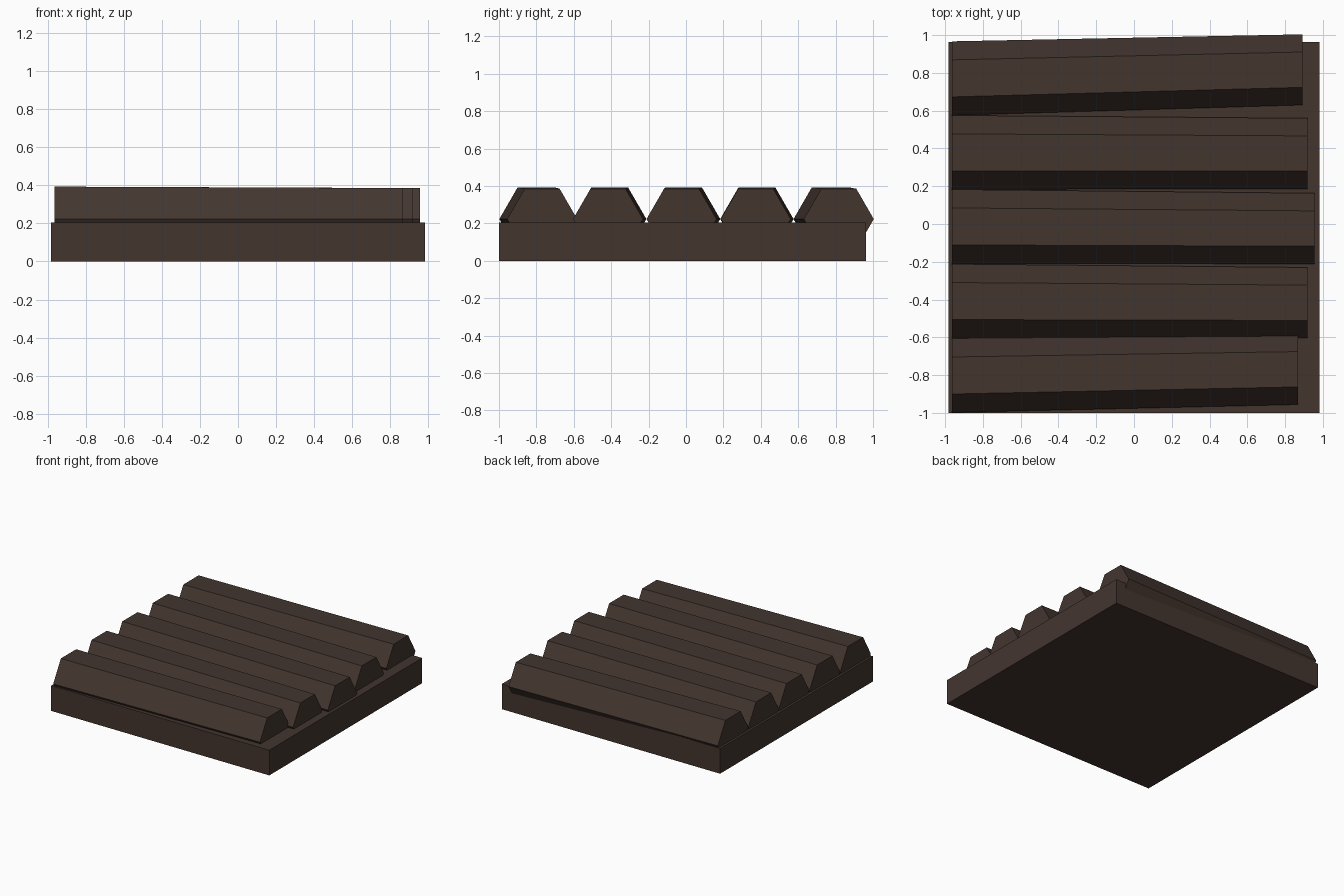
import bpy, bmesh, math

if "Cube" in bpy.data.objects:
    bpy.data.objects.remove(bpy.data.objects["Cube"])

brown = bpy.data.materials.new("dark brown wood")
brown.diffuse_color = (0.056, 0.036, 0.028, 1)
brown.use_nodes = True
brown.node_tree.nodes["Principled BSDF"].inputs["Base Color"].default_value = brown.diffuse_color


def add_object(name, bm):
    bmesh.ops.recalc_face_normals(bm, faces=bm.faces)
    mesh = bpy.data.meshes.new(name)
    bm.to_mesh(mesh)
    bm.free()
    mesh.materials.append(brown)
    obj = bpy.data.objects.new(name, mesh)
    bpy.context.collection.objects.link(obj)
    return obj


# Square base slab
bm = bmesh.new()
bmesh.ops.create_cube(bm, size=1)
for v in bm.verts:
    v.co = (v.co.x * 1.962, v.co.y * 1.963 - 0.018, (v.co.z + 0.5) * 0.205)
add_object("base_slab", bm)


# Six-sided log, slightly tapered and skewed, half sunk into the slab
def log(name, x_right, y_left, y_right):
    bm = bmesh.new()
    rings = []
    for x, y, r in ((-0.963, y_left, 0.196), (x_right, y_right, 0.187)):
        rings.append([bm.verts.new((x, y + r * math.cos(i * math.pi / 3),
                                    0.223 + r * math.sin(i * math.pi / 3)))
                      for i in range(6)])
    a, b = rings
    bm.faces.new(a)
    bm.faces.new(b)
    for i in range(6):
        j = (i + 1) % 6
        bm.faces.new((a[i], a[j], b[j], b[i]))
    add_object(name, bm)


# Row of logs: right end x, centre y at left end, centre y at right end
logs = [(0.867, -0.802, -0.769), (0.918, -0.408, -0.417),
        (0.956, -0.013, -0.024), (0.918, 0.379, 0.373), (0.893, 0.771, 0.817)]
for n, (x_right, y_left, y_right) in enumerate(logs, 1):
    log(f"log_{n}", x_right, y_left, y_right)
